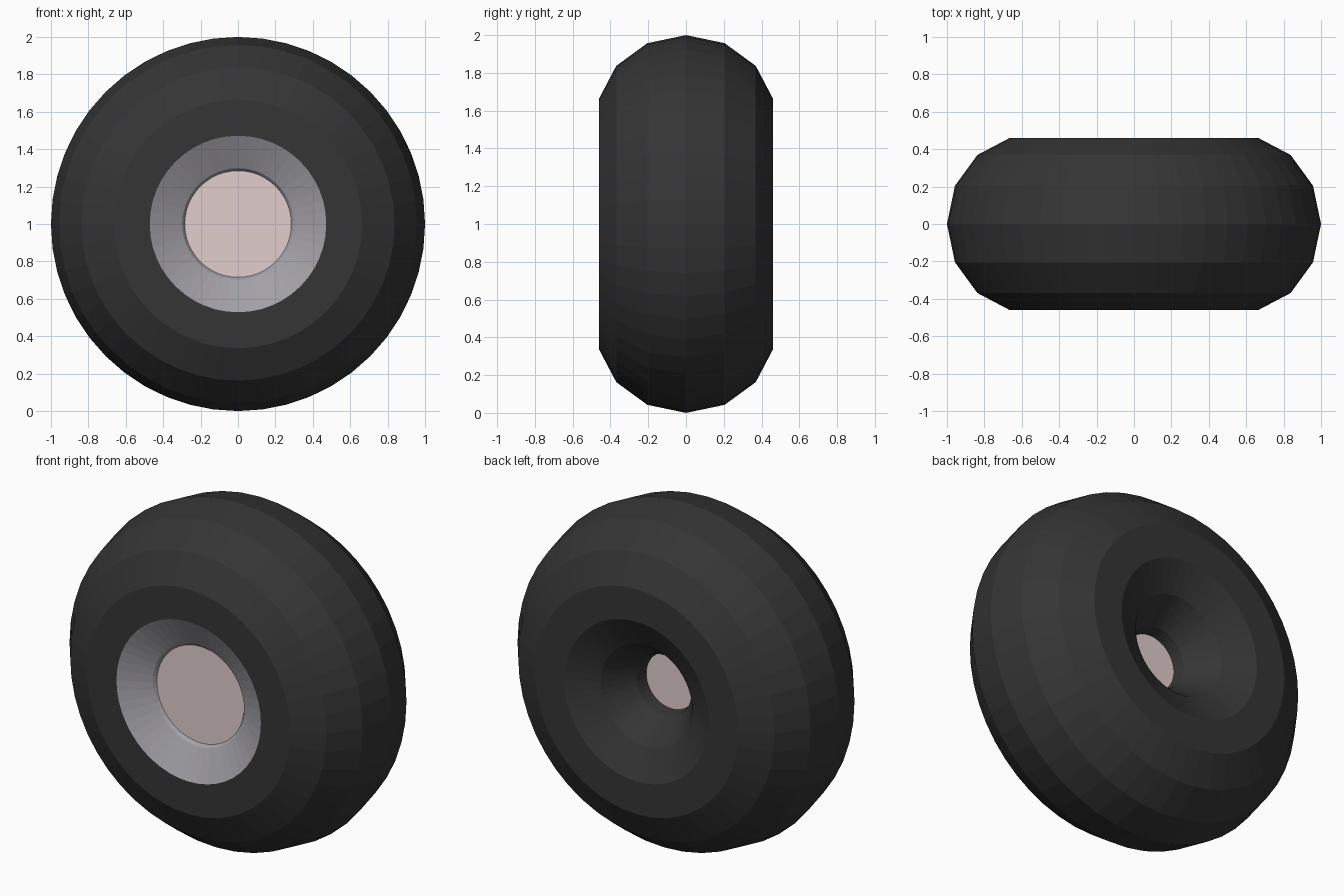
import bpy, bmesh
from math import sin, cos, pi

if "Cube" in bpy.data.objects:
    bpy.data.objects.remove(bpy.data.objects["Cube"])


def material(name, rgb):
    m = bpy.data.materials.new(name)
    m.diffuse_color = (*rgb, 1)
    m.use_nodes = True
    m.node_tree.nodes["Principled BSDF"].inputs["Base Color"].default_value = m.diffuse_color
    return m


rubber = material("rubber", (0.035, 0.035, 0.035))
rim = material("rim_grey", (0.36, 0.35, 0.38))
cap = material("hub_pink", (0.75, 0.61, 0.61))

SEGMENTS, SIDES = 48, 14
RADIUS, THICK, HALF_WIDTH, CENTRE_Z = 0.568, 0.432, 0.472, 1.0

# Tyre: fat ring around the y axis with a coarse 14-sided section
bm = bmesh.new()
rings = []
for i in range(SEGMENTS):
    a = 2 * pi * i / SEGMENTS
    ring = []
    for j in range(SIDES):
        b = 2 * pi * j / SIDES
        r = RADIUS + THICK * cos(b)
        ring.append(bm.verts.new((r * cos(a), -HALF_WIDTH * sin(b), CENTRE_Z + r * sin(a))))
    rings.append(ring)
for i in range(SEGMENTS):
    p, q = rings[i], rings[(i + 1) % SEGMENTS]
    for j in range(SIDES):
        k = (j + 1) % SIDES
        f = bm.faces.new((p[j], q[j], q[k], p[k]))
        # Grey rim on the inward slope of the front side
        f.material_index = 1 if j in (4, 5) else 0
bmesh.ops.recalc_face_normals(bm, faces=bm.faces)
mesh = bpy.data.meshes.new("tyre")
bm.to_mesh(mesh)
bm.free()
tyre = bpy.data.objects.new("tyre", mesh)
bpy.context.collection.objects.link(tyre)
mesh.materials.append(rubber)
mesh.materials.append(rim)

# Hub: plug filling the hole, set back from both sides
front, back = -0.35, 0.136
bpy.ops.mesh.primitive_cylinder_add(vertices=48, radius=0.29, depth=back - front,
                                    location=(0, (front + back) / 2, CENTRE_Z),
                                    rotation=(pi / 2, 0, 0))
hub = bpy.context.object
hub.name = "hub"
hub.data.materials.append(cap)
